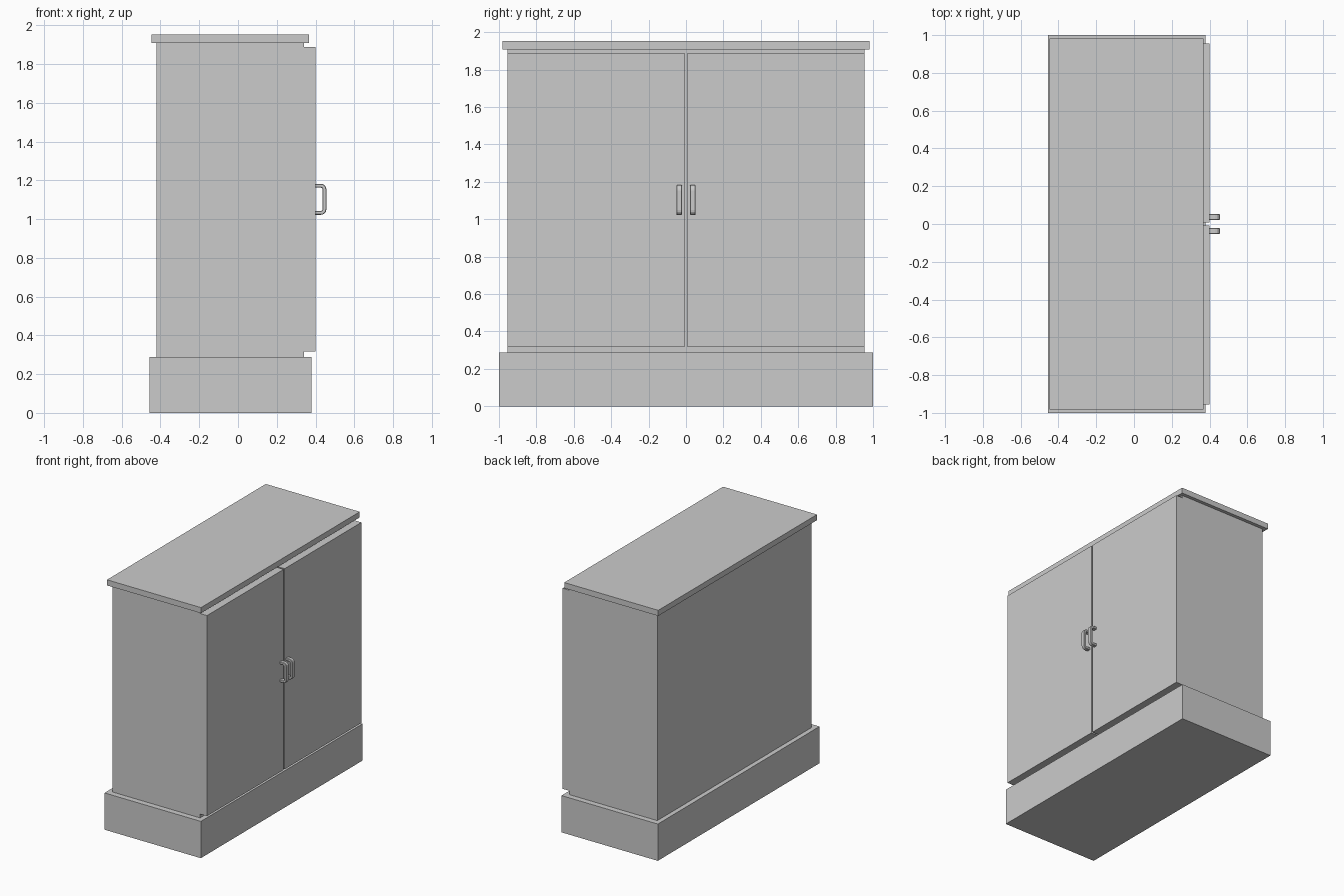
import bpy, bmesh, math

if "Cube" in bpy.data.objects:
    bpy.data.objects.remove(bpy.data.objects["Cube"])


def box(name, x, y, z):
    """Box from (min, max) ranges on each axis."""
    bm = bmesh.new()
    bmesh.ops.create_cube(bm, size=1)
    for v in bm.verts:
        v.co = [r[0] + (c + 0.5) * (r[1] - r[0]) for c, r in zip(v.co, (x, y, z))]
    return finish(name, bm)


def finish(name, bm, color=None):
    bmesh.ops.recalc_face_normals(bm, faces=bm.faces)
    me = bpy.data.meshes.new(name)
    bm.to_mesh(me)
    bm.free()
    ob = bpy.data.objects.new(name, me)
    bpy.context.collection.objects.link(ob)
    return ob


def c_outline(x0, depth, z0, z1, radius, steps=4):
    """C-shaped line in xz with rounded outer corners."""
    pts = [(x0, z0)]
    for cz, start in ((z0 + radius, -90), (z1 - radius, 0)):
        for i in range(steps + 1):
            a = math.radians(start + 90 * i / steps)
            pts.append((x0 + depth - radius + radius * math.cos(a),
                        cz + radius * math.sin(a)))
    return pts + [(x0, z1)]


def handle(name, y_mid, width=0.03, t=0.02):
    outer = c_outline(0.398, 0.058, 1.022, 1.182, 0.028)
    inner = c_outline(0.398, 0.058 - t, 1.022 + t, 1.182 - t, 0.010)
    bm = bmesh.new()
    # One four-sided ring per point along the grip
    rings = []
    for (ox, oz), (ix, iz) in zip(outer, inner):
        rings.append([bm.verts.new((px, y_mid + s * width / 2, pz)) for px, pz, s in
                      ((ox, oz, -1), (ox, oz, 1), (ix, iz, 1), (ix, iz, -1))])
    for a, b in zip(rings, rings[1:]):
        for i in range(4):
            j = (i + 1) % 4
            bm.faces.new((a[i], a[j], b[j], b[i]))
    bm.faces.new(rings[0])
    bm.faces.new(rings[-1])
    # Chamfer the long edges
    long_edges = [e for e in bm.edges
                  if abs(e.verts[0].co.y - e.verts[1].co.y) < 1e-6 and
                  len({id(f) for f in e.link_faces if abs(f.normal.y) >= 0}) == 2 and
                  not any(e.verts[0] in r and e.verts[1] in r for r in rings)]
    bmesh.ops.bevel(bm, geom=long_edges, offset=0.003, segments=1, affect='EDGES')
    return finish(name, bm)


# Cabinet: plinth, carcass and top slab
box("plinth", (-0.456, 0.378), (-1, 1), (0, 0.288))
box("cabinet_body", (-0.42, 0.34), (-0.955, 0.955), (0.288, 1.91))
box("top_slab", (-0.447, 0.367), (-0.982, 0.982), (1.908, 1.952))

# Pair of doors on the +x side with a handle each
for side, s in (("left", -1), ("right", 1)):
    box(side + "_door", (0.34, 0.40), sorted((s * 0.007, s * 0.955)), (0.318, 1.888))
    handle(side + "_handle", s * 0.037)
